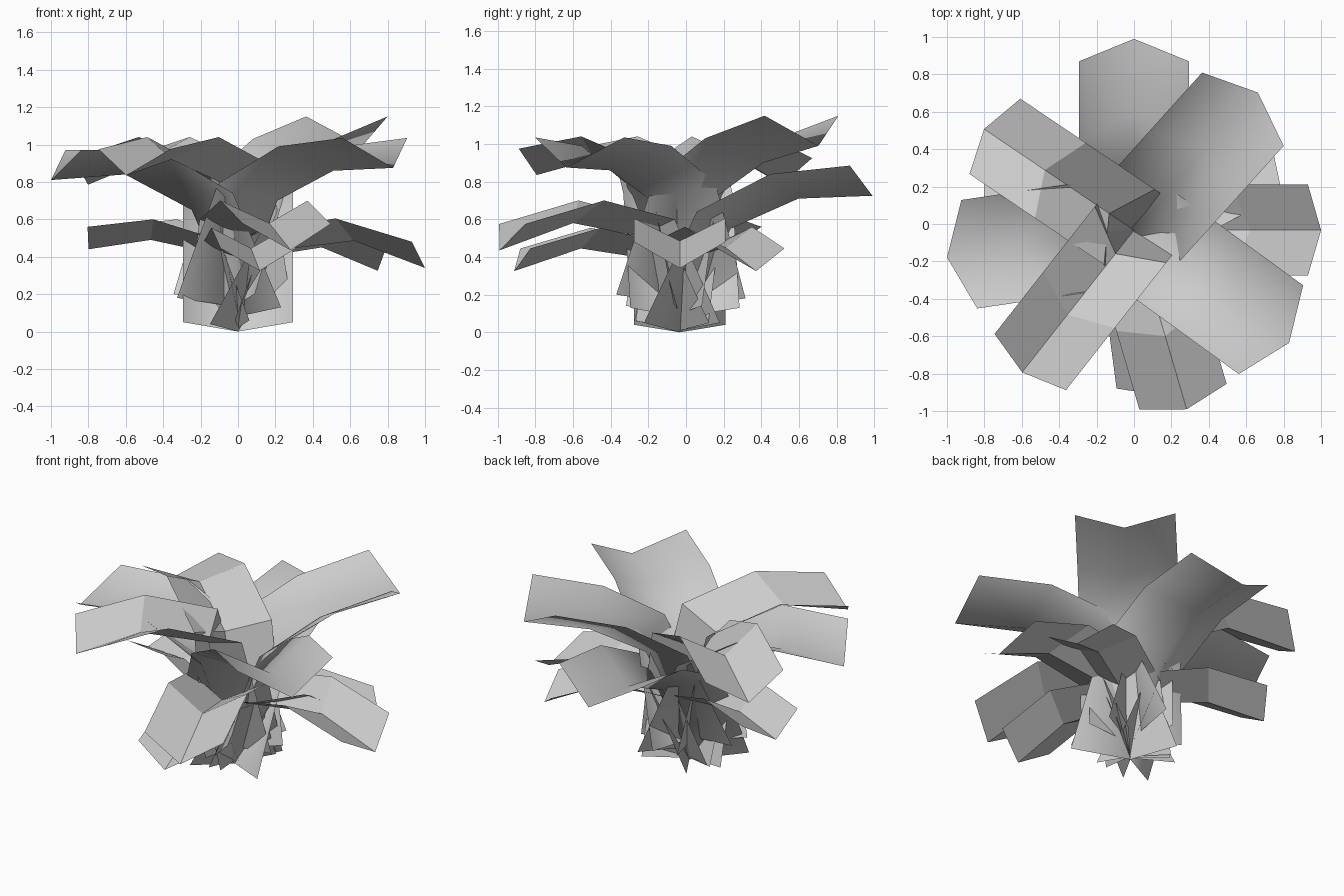
import bpy
from math import cos, sin, radians

if "Cube" in bpy.data.objects:
    bpy.data.objects.remove(bpy.data.objects["Cube"])

CENTRE_Y = -0.033   # all leaves spring from this point on the y axis

# Offsets of the raised edges from the crease, (outward, up), from base to tip
EDGE = {
    "broad":  [(-0.19, 0.05), (-0.18, 0.09), (-0.15, 0.13), (-0.12, 0.16)],
    "medium": [(-0.15, 0.04), (-0.13, 0.09), (-0.10, 0.12), (-0.07, 0.14)],
    "small":  [(-0.13, 0.04), (-0.11, 0.07), (-0.08, 0.11), (-0.06, 0.12)],
}
HALF_WIDTH = {"broad": 0.293, "medium": 0.243, "small": 0.203}


def leaf(name, kind, angle, crease, smooth=False):
    """V-folded strip: crease is a list of (outward, up) points."""
    a = radians(angle)
    out, side = (cos(a), sin(a)), (-sin(a), cos(a))
    w = HALF_WIDTH[kind]
    verts, faces = [], []
    for (r, z), (dr, dz) in zip(crease, EDGE[kind]):
        for s in (-1, 0, 1):
            rr = r + dr * abs(s)
            verts.append((out[0] * rr + side[0] * w * s,
                          out[1] * rr + side[1] * w * s + CENTRE_Y,
                          z + dz * abs(s)))
    for i in range(len(crease) - 1):
        for j in (0, 1):
            k = i * 3 + j
            faces.append((k, k + 3, k + 4, k + 1))
    mesh = bpy.data.meshes.new(name)
    mesh.from_pydata(verts, [], faces)
    mesh.polygons.foreach_set("use_smooth", [smooth] * len(faces))
    obj = bpy.data.objects.new(name, mesh)
    bpy.context.collection.objects.link(obj)
    return obj


# Broad smooth leaves
leaf("broad_leaf_back_right", "broad", 48, [(0, .15), (.26, .72), (.595, .90), (.99, .99)], True)
leaf("broad_leaf_front_right", "broad", -36, [(0, .13), (.26, .70), (.63, .86), (1.025, .875)], True)
leaf("broad_leaf_left", "broad", 188.3, [(0, .08), (.25, .65), (.61, .84), (1.01, .81)], True)
leaf("broad_leaf_back", "broad", 90, [(0, .0), (.27, .55), (.63, .71), (1.023, .725)], True)

# Medium folded leaves
leaf("medium_leaf_back_left", "medium", 146, [(0, .10), (.16, .78), (.575, .92), (.967, .785)])
leaf("medium_leaf_front_left", "medium", 231.8, [(0, .11), (.16, .80), (.575, .92), (.967, .835)])
leaf("medium_leaf_right", "medium", 0, [(0, .0), (.25, .44), (.62, .485), (1.0, .34)])
leaf("medium_leaf_front", "medium", -73.6, [(0, .01), (.23, .51), (.59, .58), (.998, .435)])

# Small low leaves
leaf("small_leaf_left", "small", 162, [(0, .02), (.15, .42), (.49, .49), (.84, .44)])
leaf("small_leaf_front", "small", -82.5, [(0, .01), (.17, .39), (.53, .445), (.887, .325)])
leaf("small_leaf_back_right", "small", 28.5, [(0, .02), (.15, .40), (.51, .45), (.85, .325)])
